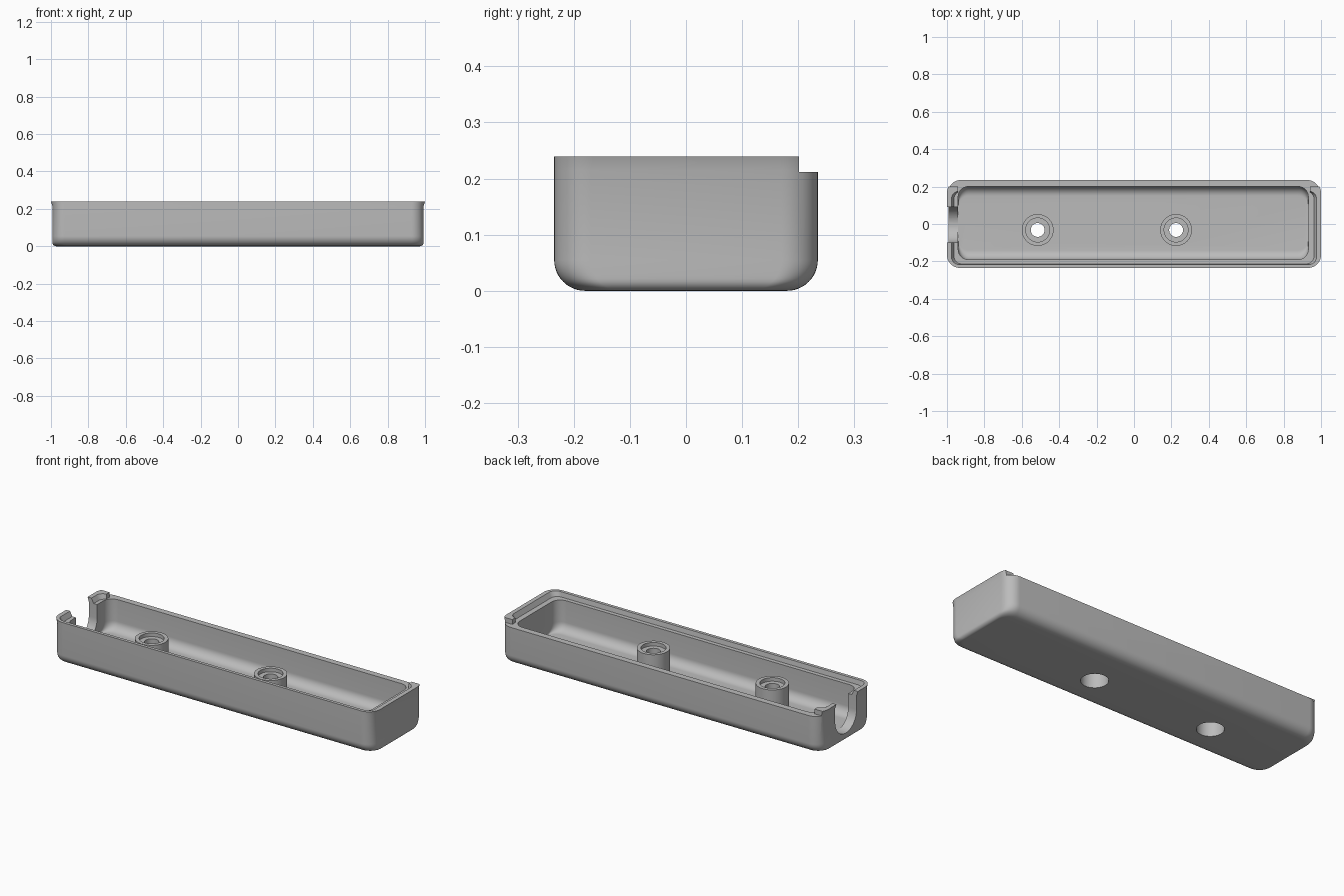
import bpy, bmesh, math

if "Cube" in bpy.data.objects:
    bpy.data.objects.remove(bpy.data.objects["Cube"])

grey = bpy.data.materials.new("case_grey")
grey.diffuse_color = (0.5, 0.5, 0.5, 1)
grey.use_nodes = True
grey.node_tree.nodes["Principled BSDF"].inputs["Base Color"].default_value = grey.diffuse_color


def make_object(name, bm):
    bmesh.ops.recalc_face_normals(bm, faces=bm.faces)
    mesh = bpy.data.meshes.new(name)
    bm.to_mesh(mesh)
    bm.free()
    mesh.materials.append(grey)
    obj = bpy.data.objects.new(name, mesh)
    bpy.context.collection.objects.link(obj)
    return obj


def rounded_rect(x0, x1, y0, y1, r, z, n=10):
    """Points of a rounded rectangle at height z."""
    pts = []
    corners = [(x1 - r, y1 - r), (x0 + r, y1 - r), (x0 + r, y0 + r), (x1 - r, y0 + r)]
    for k, (cx, cy) in enumerate(corners):
        for i in range(n + 1):
            a = math.pi / 2 * (k + i / n)
            pts.append((cx + r * math.cos(a), cy + r * math.sin(a), z))
    return pts


def loft(name, rings):
    """Closed solid skinned through rings of equal point count."""
    bm = bmesh.new()
    loops = [[bm.verts.new(p) for p in ring] for ring in rings]
    n = len(loops[0])
    for a, b in zip(loops, loops[1:]):
        for i in range(n):
            j = (i + 1) % n
            bm.faces.new((a[i], a[j], b[j], b[i]))
    bm.faces.new(loops[0])
    bm.faces.new(loops[-1])
    return make_object(name, bm)


def box(name, x0, x1, y0, y1, z0, z1):
    return loft(name, [[(x0, y0, z), (x1, y0, z), (x1, y1, z), (x0, y1, z)]
                       for z in (z0, z1)])


def cylinder(name, x, y, r, z0, z1, n=48):
    return loft(name, [[(x + r * math.cos(2 * math.pi * i / n),
                         y + r * math.sin(2 * math.pi * i / n), z) for i in range(n)]
                       for z in (z0, z1)])


def inset(r, h):
    """Sideways offset of a fillet of radius r at height h above its foot."""
    return r - math.sqrt(r * r - (r - h) ** 2) if h < r else 0.0


def combine(target, tool, operation='DIFFERENCE'):
    mod = target.modifiers.new(operation.lower(), 'BOOLEAN')
    mod.operation = operation
    mod.solver = 'EXACT'
    mod.object = tool
    bpy.context.view_layer.update()
    graph = bpy.context.evaluated_depsgraph_get()
    mesh = bpy.data.meshes.new_from_object(target.evaluated_get(graph))
    target.modifiers.clear()
    target.data = mesh
    bpy.data.objects.remove(tool)


# Outer shell: wide fillets along the long edges, small ones at the ends
rings = []
for i in range(13):
    z = 0.055 * (1 - math.cos(math.pi / 2 * i / 12))
    ex, ey = 0.992 - inset(0.02, z), 0.235 - inset(0.055, z)
    rings.append(rounded_rect(-ex, ex, -ey, ey, 0.065, z))
rings.append(rounded_rect(-0.992, 0.992, -0.235, 0.235, 0.065, 0.215))
rings.append(rounded_rect(-1.0, 1.0, -0.235, 0.235, 0.07, 0.239))
tray = loft("case_tray", rings)

# Inner cavity with filleted floor edges
rings = []
for i in range(11):
    h = 0.05 * (1 - math.cos(math.pi / 2 * i / 10))
    e = inset(0.05, h)
    rings.append(rounded_rect(-0.94, 0.932, -0.19 + e, 0.2 - e, 0.055, 0.04 + h))
rings.append(rounded_rect(-0.94, 0.932, -0.19, 0.2, 0.055, 0.3))
combine(tray, loft("cavity_cutter", rings))

# Lid ledge: flared groove, open toward the back, with small catches left at the corners
combine(tray, loft("ledge_cutter", [
    rounded_rect(-0.962, 0.962, -0.213, 0.175, 0.04, 0.212),
    rounded_rect(-0.982, 0.982, -0.219, 0.175, 0.04, 0.252)]))
combine(tray, box("opening_cutter", -0.94, 0.94, 0.0, 0.3, 0.212, 0.3))
combine(tray, box("back_cutter", -1.1, 1.1, 0.201, 0.3, 0.212, 0.3))

# U-shaped cable slot in the left end
r, cy, cz = 0.095, -0.004, 0.135
outline = [(cy + r * math.cos(math.pi + math.pi * i / 24),
            cz + r * math.sin(math.pi + math.pi * i / 24)) for i in range(25)]
outline += [(cy + r, 0.3), (cy - r, 0.3)]
combine(tray, loft("slot_cutter", [[(x, y, z) for y, z in outline] for x in (-1.1, -0.9)]))

# Screw bosses: raised post, top recess, through hole and counterbore below
for x in (-0.515, 0.225):
    y = -0.032
    combine(tray, cylinder("boss", x, y, 0.085, 0.02, 0.183), 'UNION')
    combine(tray, cylinder("recess_cutter", x, y, 0.064, 0.163, 0.3))
    combine(tray, cylinder("hole_cutter", x, y, 0.037, -0.1, 0.3))
    combine(tray, cylinder("counterbore_cutter", x, y, 0.069, -0.1, 0.13))

# Smooth shading with crisp edges
bpy.ops.object.select_all(action='DESELECT')
tray.select_set(True)
bpy.context.view_layer.objects.active = tray
bpy.ops.object.shade_smooth_by_angle(angle=math.radians(30))
